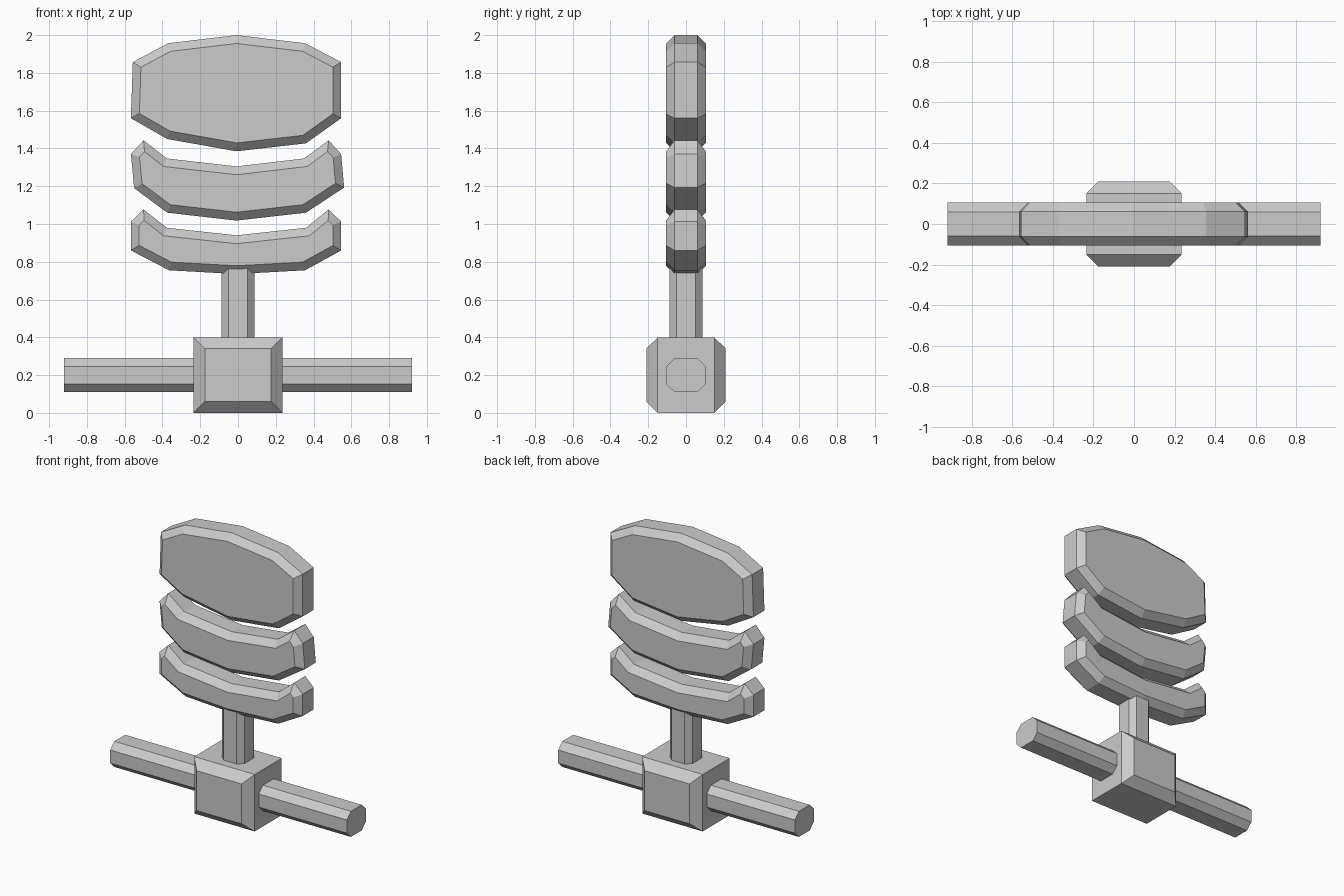
import bpy, bmesh
from mathutils import Vector

if "Cube" in bpy.data.objects:
    bpy.data.objects.remove(bpy.data.objects["Cube"])


def loft(name, rings):
    """Solid from matching rings of points, capped at both ends."""
    bm = bmesh.new()
    loops = [[bm.verts.new(p) for p in ring] for ring in rings]
    n = len(loops[0])
    for a, b in zip(loops, loops[1:]):
        for i in range(n):
            j = (i + 1) % n
            bm.faces.new((a[i], a[j], b[j], b[i]))
    bm.faces.new(loops[0])
    bm.faces.new(loops[-1])
    bmesh.ops.recalc_face_normals(bm, faces=bm.faces)
    mesh = bpy.data.meshes.new(name)
    bm.to_mesh(mesh)
    bm.free()
    obj = bpy.data.objects.new(name, mesh)
    bpy.context.collection.objects.link(obj)
    return obj


def inset(points, d):
    """Offset a clockwise outline inwards by d with mitred corners."""
    pts = [Vector(p) for p in points]
    result = []
    for i, p in enumerate(pts):
        e0 = (p - pts[i - 1]).normalized()
        e1 = (pts[(i + 1) % len(pts)] - p).normalized()
        n0, n1 = Vector((e0.y, -e0.x)), Vector((e1.y, -e1.x))
        result.append(p + (n0 + n1) * d / (1 + n0.dot(n1)))
    return result


def chamfered_plate(name, outline, half, bevel):
    """Front outline (x, z) given depth, chamfered on the front and back rims."""
    inner = inset(outline, bevel)
    layers = [(-half, inner), (bevel - half, outline),
              (half - bevel, outline), (half, inner)]
    return loft(name, [[(x, y, z) for x, z in ring] for y, ring in layers])


def octagon(a, b, ca, cb):
    return [(a, cb), (ca, b), (-ca, b), (-a, cb),
            (-a, -cb), (-ca, -b), (ca, -b), (a, -cb)]


# Rounded head plate
chamfered_plate("head_plate", [
    (-.567, 1.56), (-.557, 1.857), (-.37, 1.957), (-.008, 2.0), (.355, 1.957),
    (.546, 1.857), (.546, 1.56), (.36, 1.427), (-.008, 1.385), (-.375, 1.45)],
    .105, .044)

# Curved bands below the head
chamfered_plate("middle_band", [
    (-.55, 1.19), (-.567, 1.37), (-.5, 1.443), (-.377, 1.347), (-.008, 1.305),
    (.35, 1.347), (.48, 1.443), (.546, 1.37), (.562, 1.193), (.36, 1.06),
    (-.008, 1.018), (-.375, 1.06)], .105, .044)
chamfered_plate("lower_band", [
    (-.567, .86), (-.567, 1.013), (-.5, 1.077), (-.377, .98), (-.008, .94),
    (.36, .98), (.48, 1.077), (.546, 1.013), (.546, .86), (.355, .755),
    (-.008, .735), (-.365, .755)], .105, .044)

# Upright stem
loft("stem", [[(x, y, z) for x, y in octagon(.087, .087, .051, .051)]
              for z in (.38, .8)])

# Hub block and cross bar
chamfered_plate("hub_block", [(-.235, 0), (-.235, .4), (.235, .4), (.235, 0)],
                .21, .06)
loft("cross_bar", [[(x, y, z + .2) for y, z in octagon(.105, .09, .06, .046)]
                   for x in (-.92, .92)])
